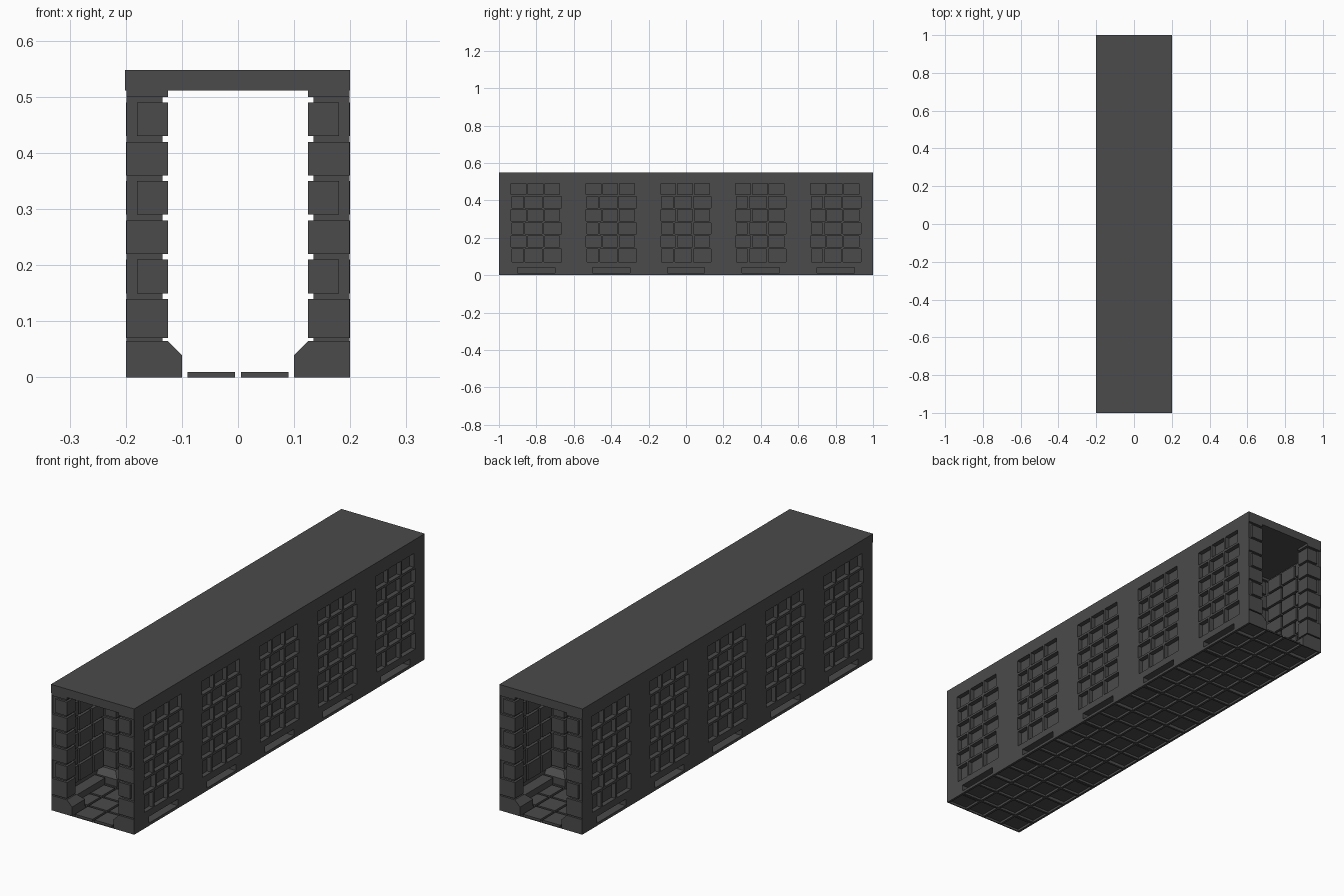
import bpy, bmesh

if "Cube" in bpy.data.objects:
    bpy.data.objects.remove(bpy.data.objects["Cube"])

# One dark stone colour
stone = bpy.data.materials.new("dark stone")
stone.diffuse_color = (0.07, 0.07, 0.07, 1)
stone.use_nodes = True
stone.node_tree.nodes["Principled BSDF"].inputs["Base Color"].default_value = stone.diffuse_color


def finish(name, bm):
    mesh = bpy.data.meshes.new(name)
    bm.to_mesh(mesh)
    bm.free()
    mesh.materials.append(stone)
    obj = bpy.data.objects.new(name, mesh)
    bpy.context.collection.objects.link(obj)
    return obj


def quad(bm, pts):
    bm.faces.new([bm.verts.new(p) for p in pts])


def recessed_sheet(name, rows, u0, u1, v0, v1, place):
    """Thin sheet whose blocks are pressed through to the other side.
    rows: (va, vb, depth, [(ua, ub), ...]); place maps (u, v, depth) to 3D."""
    bm = bmesh.new()

    def patch(a, b, c, d, depth=0):
        if b - a > 1e-5 and d - c > 1e-5:
            quad(bm, [place(a, c, depth), place(b, c, depth),
                      place(b, d, depth), place(a, d, depth)])

    v = v0
    for va, vb, depth, spans in rows:
        patch(u0, u1, v, va)
        u = u0
        for a, b in spans:
            patch(u, a, va, vb)
            patch(a, b, va, vb, depth)
            ring = [(a, va), (b, va), (b, vb), (a, vb)]
            for i in range(4):
                p, q = ring[i], ring[(i + 1) % 4]
                quad(bm, [place(*p, 0), place(*q, 0),
                          place(*q, depth), place(*p, depth)])
            u = b
        patch(u, u1, va, vb)
        v = vb
    patch(u0, u1, v, v1)
    return finish(name, bm)


def box(bm, x0, x1, y0, y1, z0, z1, top=None, caps=True):
    """Box, optionally with a different top rectangle and without end caps in z."""
    tx0, tx1, ty0, ty1 = top or (x0, x1, y0, y1)
    lo = [(x0, y0, z0), (x1, y0, z0), (x1, y1, z0), (x0, y1, z0)]
    hi = [(tx0, ty0, z1), (tx1, ty0, z1), (tx1, ty1, z1), (tx0, ty1, z1)]
    for i in range(4):
        j = (i + 1) % 4
        quad(bm, [lo[i], lo[j], hi[j], hi[i]])
    if caps:
        quad(bm, lo[::-1])
        quad(bm, hi)


borders = [-1 + 0.4 * i for i in range(6)]
courses = [(0.07 + 0.07 * i + (0.01 if i else 0), 0.14 + 0.07 * i) for i in range(6)]

# Brick courses of the walls, with the plinth stone at the bottom of each bay
wall_rows = [(0.012, 0.04, 0.05, [(b + 0.1, b + 0.3) for b in borders[:5]])]
for i, (za, zb) in enumerate(courses):
    if i % 2:
        cols = [(0.065, 0.145), (0.155, 0.235), (0.245, 0.325)]
    else:
        cols = [(0.07, 0.13), (0.14, 0.23), (0.24, 0.335)]
    wall_rows.append((za, zb, 0.02, [(b + p, b + q) for b in borders[:5] for p, q in cols]))

for side, s in (("right", 1), ("left", -1)):
    recessed_sheet(side + "_wall", wall_rows, -1, 1, 0, 0.515,
                   lambda u, v, d, s=s: (s * (0.2 - d), s * u, v))

# Floor of square tiles
tile_cols = [(-0.19, -0.1), (-0.09, -0.005), (0.005, 0.09), (0.1, 0.19)]
tile_rows = [(-1 + 0.1 * i + 0.005, -1 + 0.1 * i + 0.095, 0.01, tile_cols) for i in range(20)]
recessed_sheet("floor", tile_rows, -0.2, 0.2, -1, 1, lambda u, v, d: (u, v, d))


def span(c, half, limit=1.0):
    return max(c - half, -limit), min(c + half, limit)


# Pillars: spreading foot, mortar core and alternating stone blocks
for side, s in (("right", 1), ("left", -1)):
    for n, c in enumerate(borders):
        bm = bmesh.new()
        y0, y1 = span(c, 0.09)
        t0, t1 = span(c, 0.065)
        box(bm, 0.1, 0.2, y0, y1, 0, 0.04, caps=False)
        box(bm, 0.1, 0.2, y0, y1, 0.04, 0.065, top=(0.125, 0.2, t0, t1))
        y0, y1 = span(c, 0.05, 0.99)
        box(bm, 0.135, 0.199, y0, y1, 0.065, 0.512, caps=False)
        y0, y1 = span(c, 0.06)
        for i, (za, zb) in enumerate(courses + [(0.50, 0.512)]):
            box(bm, 0.125, 0.18 if i % 2 else 0.199, y0, y1, za, zb)
        if s < 0:
            bmesh.ops.scale(bm, vec=(-1, 1, 1), verts=bm.verts)
            bmesh.ops.reverse_faces(bm, faces=bm.faces)
        bmesh.ops.remove_doubles(bm, verts=bm.verts, dist=1e-6)
        finish(f"{side}_pillar_{n + 1}", bm)

# Flat roof slab
bm = bmesh.new()
box(bm, -0.2015, 0.2, -1, 1, 0.511, 0.548)
finish("roof", bm)
